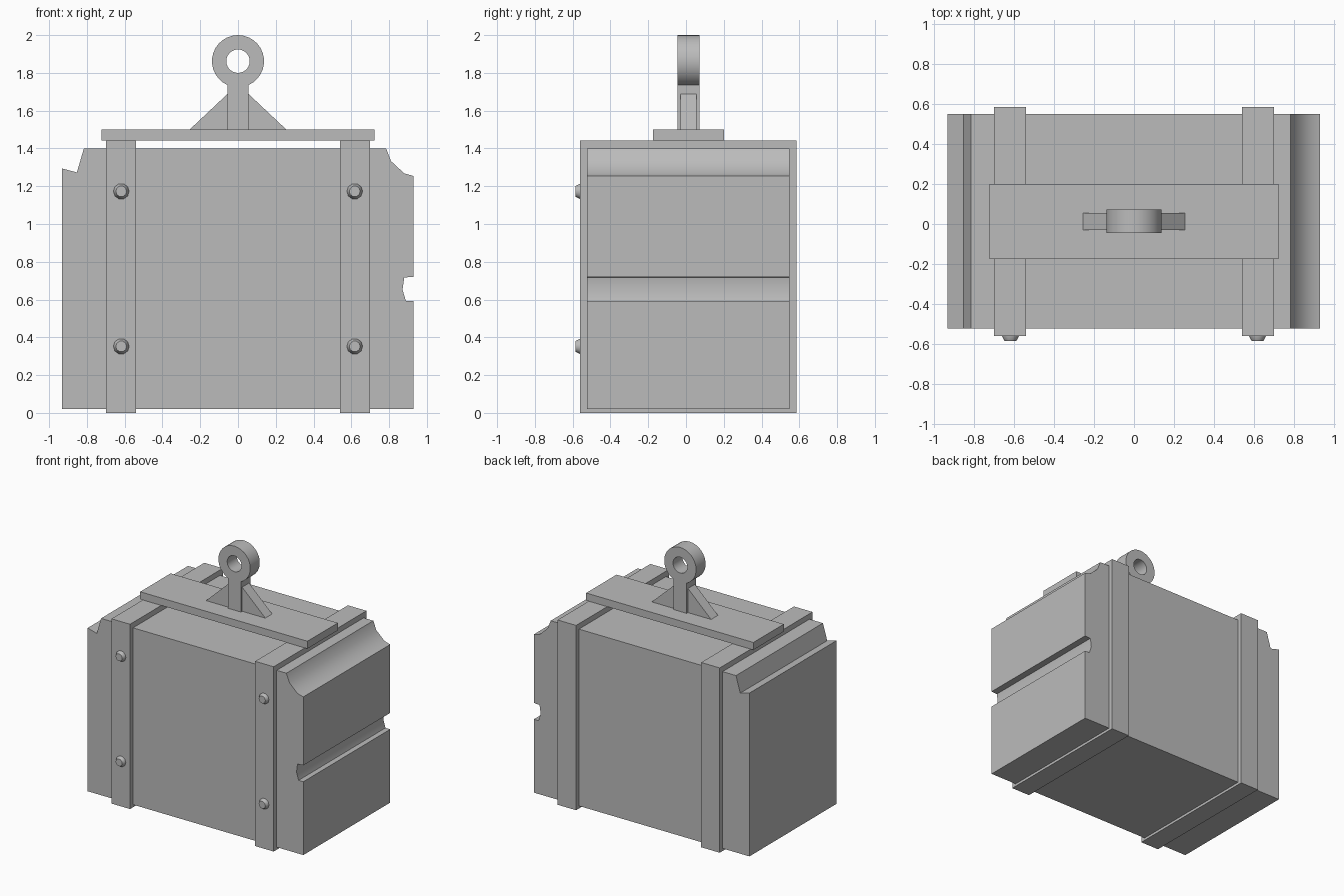
import bpy, bmesh, math

if "Cube" in bpy.data.objects:
    bpy.data.objects.remove(bpy.data.objects["Cube"])

grey = bpy.data.materials.new("plain_grey")
grey.diffuse_color = (0.5, 0.5, 0.5, 1)
grey.use_nodes = True
grey.node_tree.nodes["Principled BSDF"].inputs["Base Color"].default_value = grey.diffuse_color


def finish(bm, name):
    bmesh.ops.recalc_face_normals(bm, faces=bm.faces)
    me = bpy.data.meshes.new(name)
    bm.to_mesh(me)
    bm.free()
    me.materials.append(grey)
    me.shade_smooth()
    me.set_sharp_from_angle(angle=math.radians(32))
    ob = bpy.data.objects.new(name, me)
    bpy.context.collection.objects.link(ob)
    return ob


def prism(name, pts, y0, y1):
    """Extrude an x-z outline from y0 to y1."""
    bm = bmesh.new()
    face = bm.faces.new([bm.verts.new((x, y0, z)) for x, z in pts])
    ext = bmesh.ops.extrude_face_region(bm, geom=[face])["geom"]
    bmesh.ops.translate(bm, vec=(0, y1 - y0, 0),
                        verts=[v for v in ext if isinstance(v, bmesh.types.BMVert)])
    return finish(bm, name)


def box(name, x0, x1, y0, y1, z0, z1):
    return prism(name, [(x0, z0), (x1, z0), (x1, z1), (x0, z1)], y0, y1)


def lathe(name, centre, rings, sides, closed, phase=0):
    """Loops of (radius, y) around a y axis; closed joins the last to the first."""
    bm = bmesh.new()
    loops = []
    for r, y in rings:
        angs = [phase + 2 * math.pi * i / sides for i in range(sides)]
        loops.append([bm.verts.new((centre[0] + r * math.cos(a), y,
                                    centre[1] + r * math.sin(a))) for a in angs])
    pairs = list(zip(loops, loops[1:]))
    if closed:
        pairs.append((loops[-1], loops[0]))
    else:
        bm.faces.new(loops[0])
        bm.faces.new(loops[-1])
    for a, b in pairs:
        for i in range(sides):
            j = (i + 1) % sides
            bm.faces.new((a[i], a[j], b[j], b[i]))
    return finish(bm, name)


# Weight block with chipped corner, cove and side notch
prism("weight_block", [
    (-0.932, 0.02), (0.93, 0.02),
    (0.93, 0.592), (0.889, 0.592), (0.871, 0.652), (0.88, 0.717), (0.93, 0.72),
    (0.93, 1.254), (0.88, 1.268), (0.81, 1.333), (0.784, 1.40),
    (-0.816, 1.40), (-0.853, 1.273), (-0.932, 1.294)], -0.523, 0.549)

# Straps around the block, each with two bolts on the front
for side, s in (("left", -1), ("right", 1)):
    xa, xb = sorted((s * 0.54, s * 0.70))
    box(side + "_strap", xa, xb, -0.56, 0.584, 0, 1.442)
    for level, z in (("lower", 0.352), ("upper", 1.173)):
        lathe(f"{side}_{level}_bolt", (s * 0.618, z),
              [(0.042, -0.555), (0.042, -0.562), (0.029, -0.586)], 10, False)

# Top plate
box("top_plate", -0.722, 0.722, -0.175, 0.20, 1.442, 1.50)

# Lifting eye: ring, and a post whose top follows the ring
R, CZ, Y0, Y1 = 0.138, 1.862, -0.045, 0.072
lathe("lifting_ring", (0, CZ),
      [(R, Y0), (R, Y1), (0.062, Y1), (0.062, Y0)], 30, True, -math.pi / 2)
arc = [(R * math.cos(math.radians(a)), CZ + R * math.sin(math.radians(a)))
       for a in (-66, -78, -90, -102, -114)]
px = arc[0][0]
prism("lifting_post", [(-px, 1.50), (px, 1.50)] + arc, Y0, Y1)

# Triangular gussets either side of the post
for side, s in (("left", -1), ("right", 1)):
    prism(side + "_gusset", [(s * px, 1.50), (s * 0.256, 1.50), (s * px, 1.688)],
          -0.029, 0.056)
